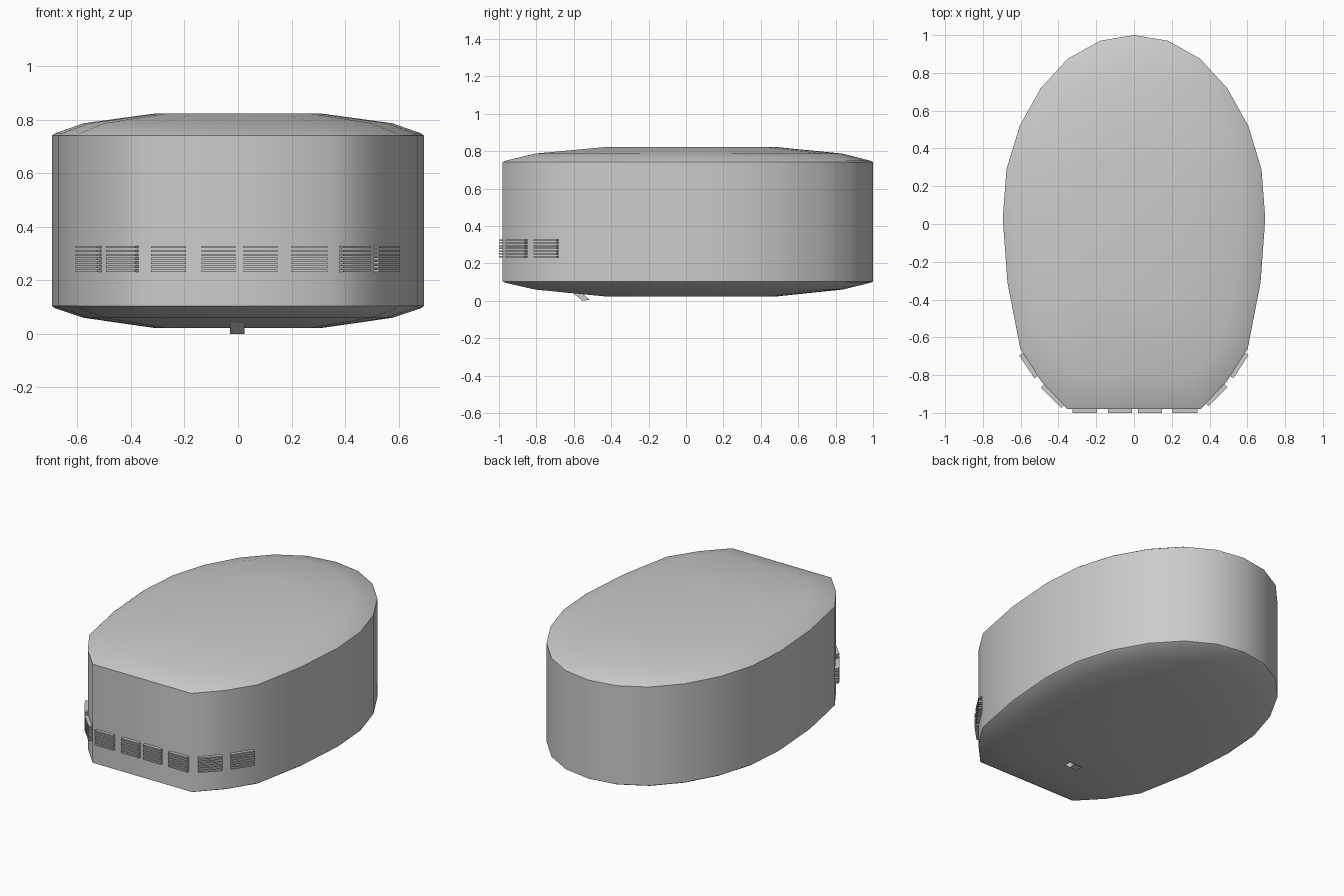
import bpy, bmesh, math
from mathutils import Vector, Matrix

if "Cube" in bpy.data.objects:
    bpy.data.objects.remove(bpy.data.objects["Cube"])


def make_object(name, bm, smooth=None):
    bmesh.ops.recalc_face_normals(bm, faces=bm.faces)
    mesh = bpy.data.meshes.new(name)
    bm.to_mesh(mesh)
    bm.free()
    ob = bpy.data.objects.new(name, mesh)
    bpy.context.collection.objects.link(ob)
    if smooth:
        bpy.ops.object.select_all(action='DESELECT')
        ob.select_set(True)
        bpy.context.view_layer.objects.active = ob
        bpy.ops.object.shade_smooth_by_angle(angle=math.radians(smooth))
    return ob


# Body: mirrored oval outline with a flat front, lofted through scaled rings
half = [(0.18, 0.97), (0.35, 0.875), (0.493, 0.72), (0.605, 0.52), (0.675, 0.29),
        (0.695, 0.03), (0.67, -0.31), (0.602, -0.66), (0.49, -0.835), (0.353, -0.98)]
outline = [(0, 1.0)] + half + [(-x, y) for x, y in reversed(half)]
rings = [(0.45, 0.022), (0.83, 0.06), (0.985, 0.096), (1.0, 0.104),
         (1.0, 0.741), (0.985, 0.749), (0.83, 0.787), (0.45, 0.823)]
centre_y = 0.04

bm = bmesh.new()
loops = [[bm.verts.new((x * s, centre_y + (y - centre_y) * s, z)) for x, y in outline]
         for s, z in rings]
n = len(outline)
for a, b in zip(loops, loops[1:]):
    for i in range(n):
        j = (i + 1) % n
        bm.faces.new((a[i], a[j], b[j], b[i]))
bm.faces.new(loops[0])
bm.faces.new(loops[-1])
make_object("body", bm, 50)


# Vents: stacks of thin slats standing slightly off the front walls
def vent(name, p, q, slats=7):
    p, q = Vector((*p, 0)), Vector((*q, 0))
    along = q - p
    turn = Matrix.Rotation(math.atan2(along.y, along.x), 4, 'Z')
    bm = bmesh.new()
    for k in range(slats):
        z = 0.236 + k * 0.0148
        size = Matrix.Diagonal((along.length, 0.024, 0.008, 1))
        place = Matrix.Translation((p + q) / 2 + Vector((0, 0, z)))
        bmesh.ops.create_cube(bm, size=1, matrix=place @ turn @ size)
    make_object(name, bm)


vents = [((-0.598, -0.69), (-0.517, -0.81)), ((-0.484, -0.857), (-0.377, -0.966)),
         ((-0.325, -0.988), (-0.195, -0.988)), ((-0.137, -0.988), (-0.01, -0.988)),
         ((0.02, -0.988), (0.147, -0.988)), ((0.2, -0.988), (0.335, -0.988)),
         ((0.386, -0.957), (0.486, -0.855)), ((0.516, -0.81), (0.596, -0.687))]
for i, (p, q) in enumerate(vents):
    vent(f"vent_{i + 1}", p, q)

# Small slanted spout under the front of the body
bm = bmesh.new()
side = [(-0.615, 0.05), (-0.555, 0.0), (-0.515, 0.005), (-0.575, 0.055)]
left = [bm.verts.new((-0.03, y, z)) for y, z in side]
right = [bm.verts.new((0.025, y, z)) for y, z in side]
bm.faces.new(left)
bm.faces.new(right)
for i in range(4):
    j = (i + 1) % 4
    bm.faces.new((left[i], left[j], right[j], right[i]))
make_object("spout", bm)
